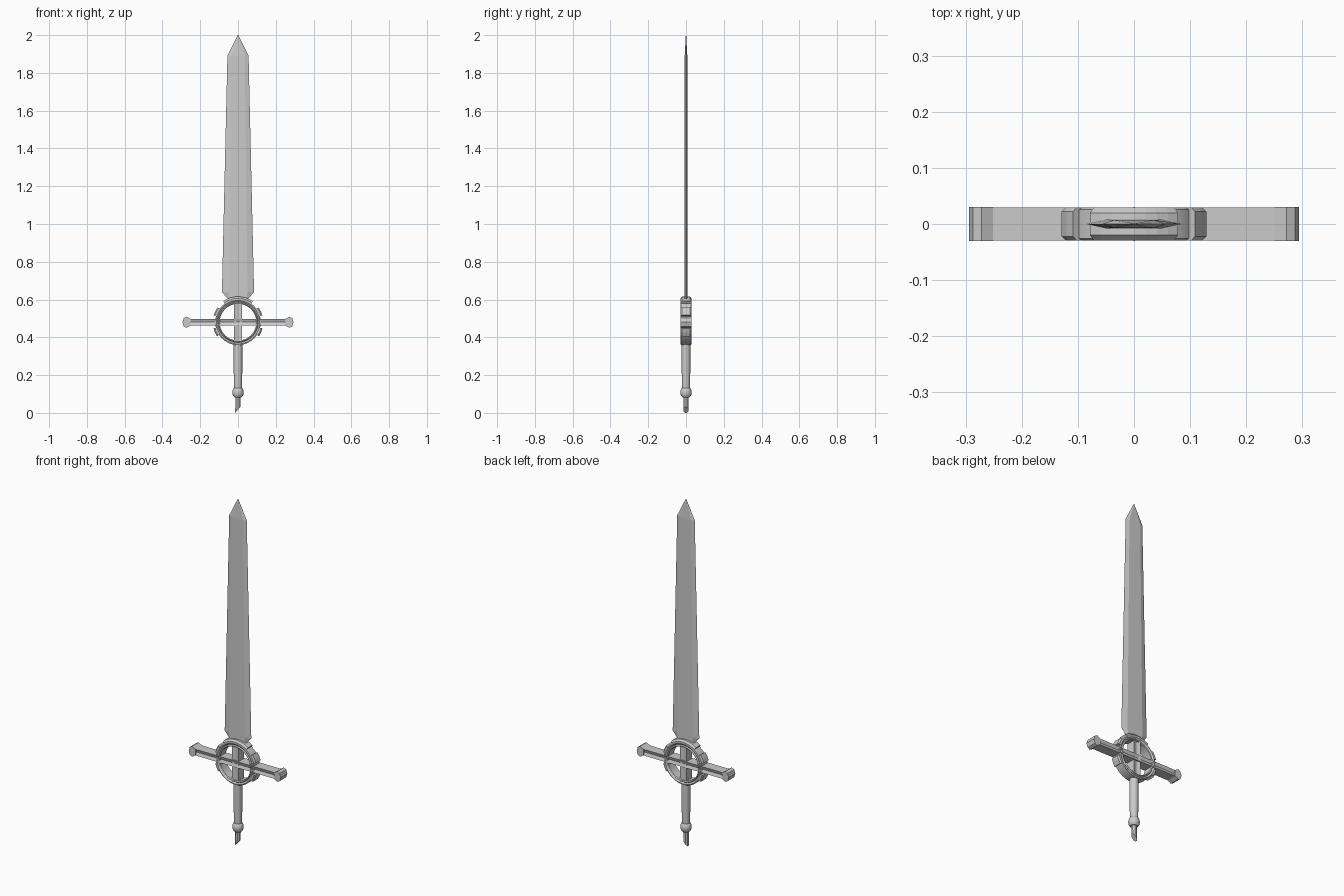
import bpy, bmesh
from math import sin, cos, pi, radians

if "Cube" in bpy.data.objects:
    bpy.data.objects.remove(bpy.data.objects["Cube"])

CZ = 0.48  # height of the guard centre


def loft(name, rings, closed=False, smooth=False):
    """Skin a list of equal-length vertex rings; cap the ends unless closed."""
    bm = bmesh.new()
    vs = [[bm.verts.new(p) for p in r] for r in rings]
    n, m = len(vs), len(vs[0])
    for i in range(n if closed else n - 1):
        a, b = vs[i], vs[(i + 1) % n]
        for j in range(m):
            k = (j + 1) % m
            bm.faces.new((a[j], a[k], b[k], b[j]))
    if not closed:
        bm.faces.new(vs[0])
        bm.faces.new(vs[-1])
    bmesh.ops.remove_doubles(bm, verts=bm.verts, dist=1e-5)
    bmesh.ops.recalc_face_normals(bm, faces=bm.faces)
    me = bpy.data.meshes.new(name)
    bm.to_mesh(me)
    bm.free()
    ob = bpy.data.objects.new(name, me)
    bpy.context.collection.objects.link(ob)
    if smooth:
        bpy.context.view_layer.objects.active = ob
        ob.select_set(True)
        bpy.ops.object.shade_smooth_by_angle(angle=radians(35))
        ob.select_set(False)
    return ob


def arc(name, profile, a0, a1, steps, smooth=False):
    """Sweep an (r, y) profile around the guard centre, angles in degrees."""
    full = a1 - a0 >= 360
    angs = [radians(a0 + (a1 - a0) * i / steps) for i in range(steps if full else steps + 1)]
    return loft(name, [[(r * cos(t), y, CZ + r * sin(t)) for r, y in profile] for t in angs],
                full, smooth)


def lathe(name, profile, sides=20):
    """Stack circles given as (radius, z)."""
    return loft(name, [[(r * cos(2 * pi * i / sides), r * sin(2 * pi * i / sides), z)
                        for i in range(sides)] for r, z in profile], smooth=True)


# Blade: flattened hexagonal section (half width, flat half width, half thickness, z)
sections = [(0.055, 0.045, 0.008, 0.605), (0.085, 0.05, 0.008, 0.64),
            (0.056, 0.036, 0.007, 1.89), (0.001, 0.0006, 0.001, 2.0)]
loft("blade", [[(-w, 0, z), (-f, -t, z), (f, -t, z), (w, 0, z), (f, t, z), (-f, t, z)]
               for w, f, t, z in sections])

# Guard ring with a recessed channel on both faces
arc("guard_ring", [(0.097, -0.026), (0.102, -0.029), (0.107, -0.023), (0.115, -0.029), (0.121, -0.026),
                   (0.121, 0.026), (0.115, 0.029), (0.107, 0.023), (0.102, 0.029), (0.097, 0.026)],
    0, 360, 40, True)

# Curved collar that seats the blade
arc("blade_collar", [(0.115, -0.029), (0.126, -0.029), (0.136, -0.02),
                     (0.136, 0.02), (0.126, 0.029), (0.115, 0.029)], 55, 125, 8)

# Four studs on the sides of the ring
for i, a in enumerate((26, -24, 154, 204)):
    arc(f"ring_stud_{i + 1}", [(0.115, -0.029), (0.127, -0.029), (0.134, -0.022),
                               (0.134, 0.022), (0.127, 0.029), (0.115, 0.029)], a - 10, a + 10, 2)

# Crossguard and upright: bars with a shallow groove down each face
groove = [(-0.018, -0.029), (0, -0.022), (0.018, -0.029),
          (0.018, 0.029), (0, 0.022), (-0.018, 0.029)]
loft("crossguard", [[(x, y, CZ + u) for u, y in groove] for x in (-0.265, 0.265)])
loft("ring_upright", [[(u * 1.2, y * 0.9, z) for u, y in groove] for z in (0.37, 0.59)])

# Flared, pointed crossguard ends
flare = [(0.25, -0.017), (0.272, -0.03), (0.287, -0.022), (0.294, 0),
         (0.287, 0.022), (0.272, 0.03), (0.25, 0.017)]
for side, s in (("left", -1), ("right", 1)):
    loft(f"crossguard_end_{side}", [[(s * x, y, CZ + u) for x, u in flare] for y in (-0.03, 0.03)])

# Grip and rounded pommel
lathe("grip", [(0.021, 0.11), (0.023, 0.24), (0.023, 0.375)])
lathe("pommel", [(0.019, 0.082), (0.025, 0.088), (0.029, 0.098), (0.03, 0.108),
                 (0.029, 0.118), (0.025, 0.128), (0.02, 0.134)])

# Broken-off stub with a slanted cut
stub = [(0.015 * cos(2 * pi * i / 8 + pi / 8), 0.015 * sin(2 * pi * i / 8 + pi / 8)) for i in range(8)]
loft("broken_tang", [[(x - 0.001, y, 0.016 + 1.15 * x) for x, y in stub],
                     [(x, y, 0.09) for x, y in stub]])
